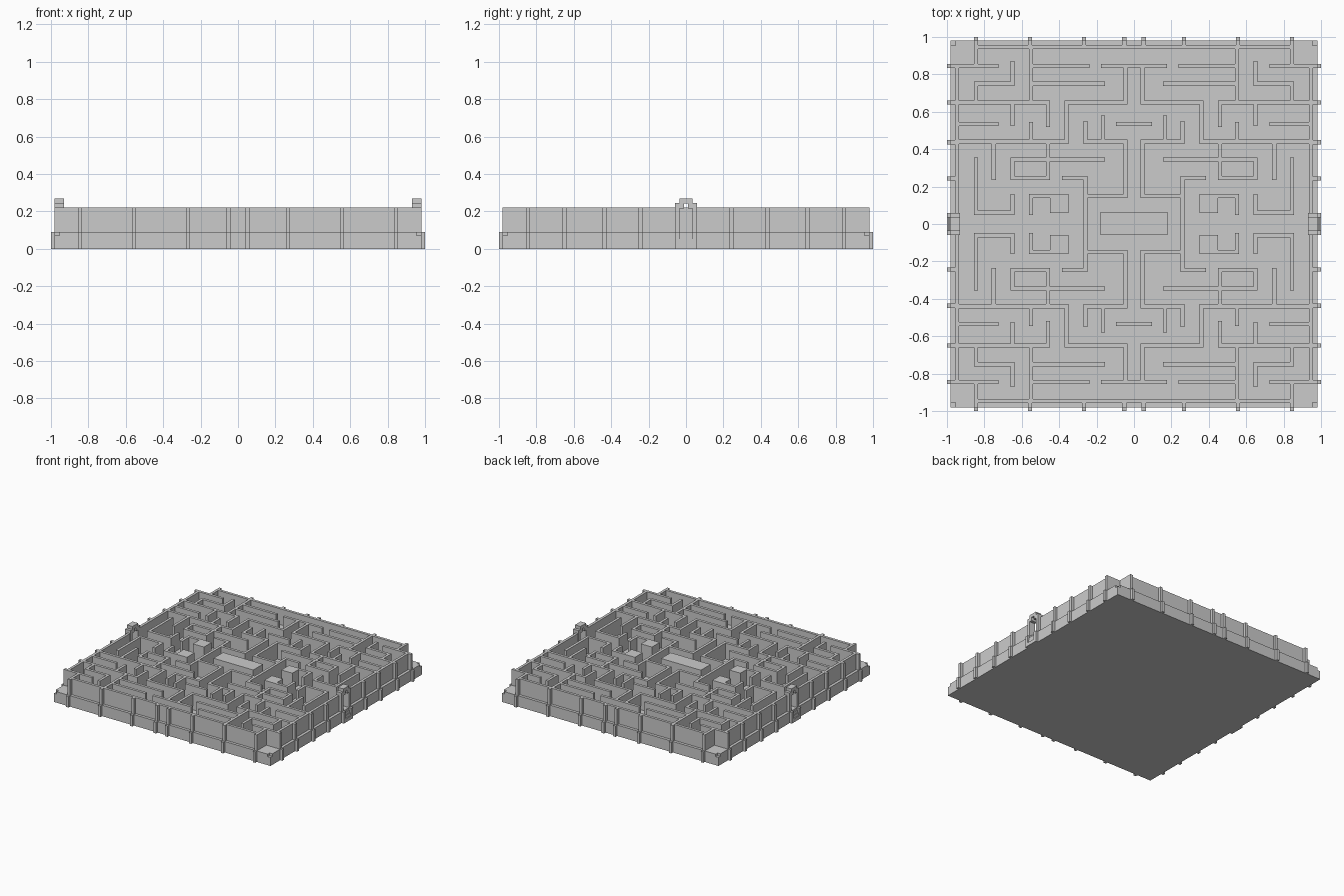
import bpy, bmesh
from mathutils import Matrix, Vector

if "Cube" in bpy.data.objects:
    bpy.data.objects.remove(bpy.data.objects["Cube"])

FLOOR, TOP, T = 0.09, 0.22, 0.011   # floor height, wall top, half wall thickness


def make(name, boxes):
    """One object out of boxes (x0, x1, y0, y1, z0, z1)."""
    bm = bmesh.new()
    for x0, x1, y0, y1, z0, z1 in boxes:
        m = Matrix.Translation(((x0 + x1) / 2, (y0 + y1) / 2, (z0 + z1) / 2))
        m = m @ Matrix.Diagonal((x1 - x0, y1 - y0, z1 - z0, 1))
        bmesh.ops.create_cube(bm, size=1, matrix=m)
    me = bpy.data.meshes.new(name)
    bm.to_mesh(me)
    bm.free()
    ob = bpy.data.objects.new(name, me)
    bpy.context.collection.objects.link(ob)
    return ob


def mirrored(boxes, mx=True, my=True):
    """Repeat boxes across the x and y axes."""
    out = list(boxes)
    if mx:
        out += [(-b[1], -b[0]) + b[2:] for b in out]
    if my:
        out += [b[:2] + (-b[3], -b[2]) + b[4:] for b in out]
    return out


# Base slab with small notches in its top corners
make("base", [(-.98, .98, -.98, .98, 0, .07),
              (-.955, .955, -.98, .98, .07, FLOOR),
              (-.98, -.955, -.955, .955, .07, FLOOR),
              (.955, .98, -.955, .955, .07, FLOOR)])

# Outer walls, stopping short of the corners
outer = [(0, .845 + T, .935, .957, FLOOR, TOP),
         (.935, .957, .035, .845 + T, FLOOR, TOP),
         (.845 - T, .845 + T, .845, .95, FLOOR, TOP),
         (.845, .95, .845 - T, .845 + T, FLOOR, TOP)]
make("outer_walls", mirrored(outer))

# Stepped buttresses around the outside
butt = []
for p in (.052, .267, .556, .845):
    butt += [(p - T, p + T, .97, 1, 0, FLOOR), (p - T, p + T, .95, .98, FLOOR, TOP)]
for p in (.243, .437, .65, .845):
    butt += [(.97, 1, p - T, p + T, 0, FLOOR), (.95, .98, p - T, p + T, FLOOR, TOP)]
make("buttresses", mirrored(butt))

# Maze walls of one quadrant: y -> x spans, x -> y spans
across = {.845: [(.735, .945), (.25, .55), (0, .165)],
          .75: [(.65, .845), (.165, .55)],
          .65: [(.46, .945), (.045, .36)],
          .535: [(.735, .945), (0, .085)],
          .44: [(.36, .945), (.045, .26)],
          .345: [(.165, .65)],
          .245: [(.46, .65), (.26, .375)],
          .15: [(.05, .26), (.46, .55)],
          .06: [(.65, .845)]}
along = {.845: [(.65, .75), (.06, .345)],
         .75: [(.245, .44)],
         .65: [(.75, .86), (.535, .65), (.245, .345), (.06, .15)],
         .55: [(.65, .945), (.44, .535), (.06, .15)],
         .46: [(.53, .65), (.245, .44)],
         .36: [(.44, .65)],
         .26: [(0, .245), (.44, .54)],
         .165: [(.46, .57)],
         .045: [(.65, .845), (.15, .44)]}
walls = [(a - (T if a else 0), b + T, y - T, y + T, FLOOR, TOP)
         for y, spans in across.items() for a, b in spans]
walls += [(x - T, x + T, a - (T if a else 0), b + T, FLOOR, TOP)
          for x, spans in along.items() for a, b in spans]
make("maze_walls", mirrored(walls))

# Solid blocks in the middle
make("center_block", [(-.18, .18, -.06, .065, FLOOR, TOP)])
make("side_blocks", mirrored([(.35, .45, .06, .16, FLOOR, TOP)]))

# Gates with stepped arches at both sides
jamb = [(.935, 1, .035, .06, 0, FLOOR),
        (.93, .98, .035, .06, FLOOR, .245),
        (.93, .98, .012, .036, .215, .268)]
make("gate_arches", mirrored(jamb))
make("gate_keystones", mirrored([(.93, .98, -.036, .036, .243, .27)], my=False))
make("gate_steps", mirrored([(.97, 1, -.035, .035, 0, .028),
                             (.97, .993, -.035, .035, .028, .052),
                             (.97, .987, -.035, .035, .052, .075)], my=False))
